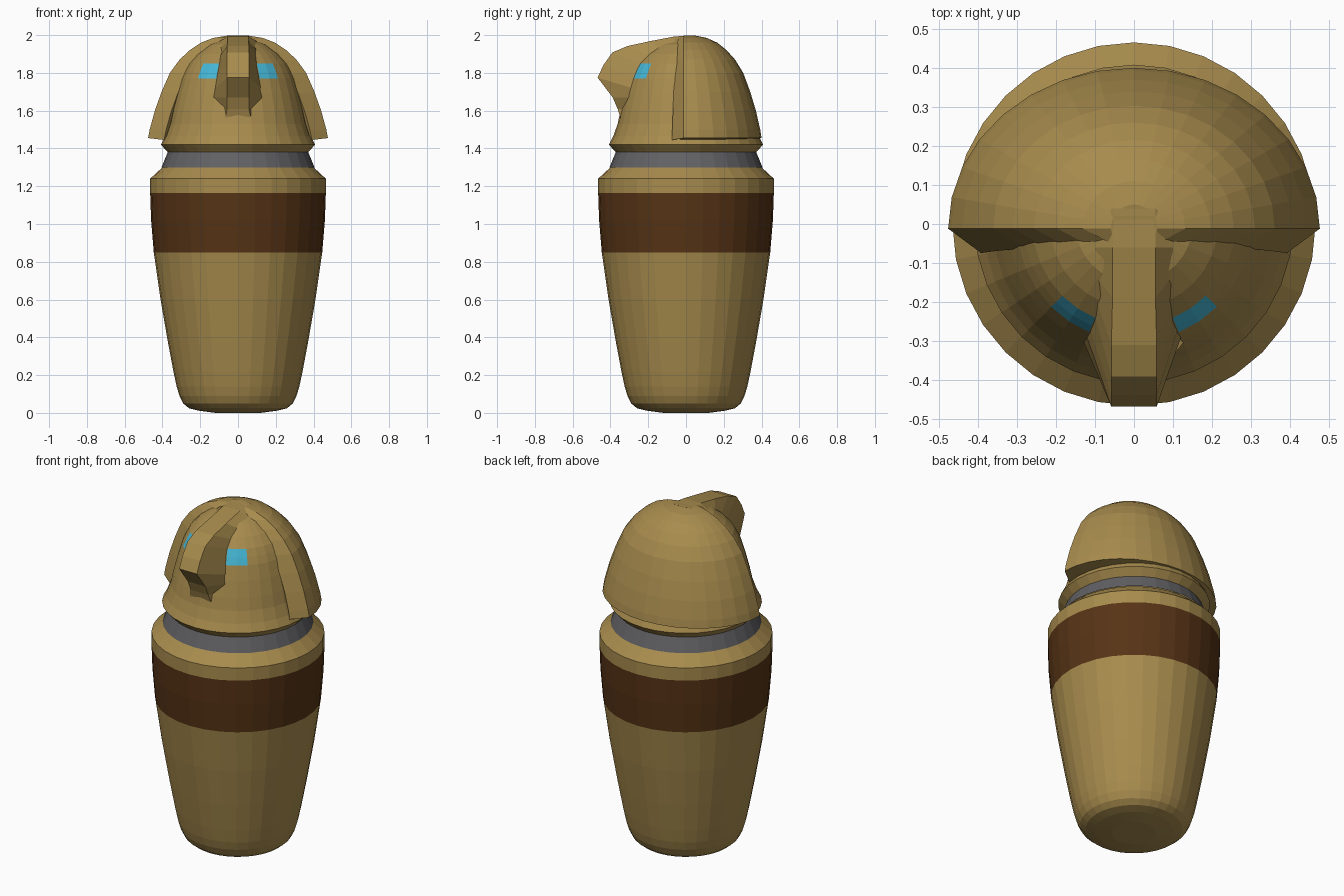
import bpy
from math import sin, cos, pi

if "Cube" in bpy.data.objects:
    bpy.data.objects.remove(bpy.data.objects["Cube"])

SEG = 32


def material(name, rgb):
    m = bpy.data.materials.new(name)
    m.diffuse_color = (*rgb, 1)
    m.use_nodes = True
    m.node_tree.nodes["Principled BSDF"].inputs["Base Color"].default_value = m.diffuse_color
    return m


GOLD = material("gold", (0.39, 0.26, 0.075))
BROWN = material("brown", (0.095, 0.034, 0.008))
GREY = material("dark_grey", (0.12, 0.12, 0.13))
CYAN = material("cyan", (0.06, 0.48, 0.68))


def make(name, verts, faces, mats, indices=None):
    me = bpy.data.meshes.new(name)
    me.from_pydata(verts, [], faces)
    for m in mats:
        me.materials.append(m)
    if indices:
        me.polygons.foreach_set("material_index", indices)
    me.update()
    ob = bpy.data.objects.new(name, me)
    bpy.context.collection.objects.link(ob)
    return ob


def lathe(name, profile, mats, pick=lambda ring, seg: 0, caps=(False, False)):
    """Spin (radius, z) points; segment 0 starts at the front (-y)."""
    verts, faces, idx = [], [], []
    for r, z in profile:
        for i in range(SEG):
            a = 2 * pi * i / SEG
            verts.append((r * sin(a), -r * cos(a), z))
    for j in range(len(profile) - 1):
        for i in range(SEG):
            k = (i + 1) % SEG
            faces.append((j * SEG + i, j * SEG + k, (j + 1) * SEG + k, (j + 1) * SEG + i))
            idx.append(pick(j, i))
    if caps[0]:
        faces.append(tuple(reversed(range(SEG))))
        idx.append(0)
    if caps[1]:
        n = (len(profile) - 1) * SEG
        faces.append(tuple(range(n, n + SEG)))
        idx.append(0)
    return make(name, verts, faces, mats, idx)


def loft(name, rows, closed=False, cap_first=False, cap_last=False):
    """Skin equal-length rows of points with quads."""
    n = len(rows[0])
    verts = [p for row in rows for p in row]
    faces = []
    for j in range(len(rows) - 1):
        for i in range(n if closed else n - 1):
            k = (i + 1) % n
            faces.append((j * n + i, j * n + k, (j + 1) * n + k, (j + 1) * n + i))
    if cap_first:
        faces.append(tuple(reversed(range(n))))
    if cap_last:
        faces.append(tuple(range(len(verts) - n, len(verts))))
    return make(name, verts, faces, [GOLD])


# Jar body with painted brown band
jar = [(0.12, 0.0), (0.21, 0.012), (0.26, 0.025), (0.29, 0.05), (0.31, 0.09),
       (0.325, 0.14), (0.342, 0.22), (0.372, 0.38), (0.41, 0.6), (0.446, 0.85),
       (0.46, 1.02), (0.465, 1.165), (0.465, 1.24), (0.40, 1.30)]
lathe("jar_body", jar, [GOLD, BROWN], lambda j, i: int(j in (9, 10)), (True, False))

# Grey neck ring
lathe("neck_ring", [(0.405, 1.30), (0.372, 1.38)], [GREY])

# Domed head, two coloured patches of the dome are the eyes
head = [(0.372, 1.38), (0.408, 1.42), (0.385, 1.465), (0.362, 1.53), (0.347, 1.60),
        (0.324, 1.69), (0.30, 1.77), (0.282, 1.81), (0.26, 1.85), (0.215, 1.90),
        (0.15, 1.95), (0.07, 1.98)]
lathe("head", head, [GOLD, CYAN],
      lambda j, i: int(j in (6, 7) and i in (2, 3, 28, 29)), (False, True))

# Headdress: rear half shell flaring at the sides, with a slanted front lip
hood = [(0.40, 1.455), (0.393, 1.50), (0.37, 1.60), (0.34, 1.70), (0.303, 1.80),
        (0.26, 1.87), (0.215, 1.92), (0.165, 1.96), (0.11, 1.985), (0.05, 1.997)]
rows = []
for r, z in hood:
    wide = r * 1.19
    x_in = max(wide - 0.085, min(wide, 0.05))
    y_in = -0.055 - 0.02 * (2 - z) / 0.55
    lip = [(x_in - 0.04, 0.0, z - 0.01), (x_in, y_in, z - 0.01)]
    arc = []
    for i in range(17):
        a = pi * i / 16
        arc.append((wide * cos(a), -0.012 + (r + 0.012) * sin(a), z))
    rows.append(lip + arc + [(-x, y, zz) for x, y, zz in reversed(lip)])
under = [(x * 0.8, y * 0.85, 1.445) for x, y, z in rows[0]]
loft("headdress", [under] + rows, cap_last=True)

# Crest and hooked beak: (outer half width, y, z, base half width, y, z)
beak = [(0.055, 0.04, 1.998, 0.10, 0.0, 1.97),
        (0.055, -0.06, 1.993, 0.10, -0.06, 1.965),
        (0.055, -0.19, 1.968, 0.10, -0.13, 1.925),
        (0.058, -0.31, 1.942, 0.10, -0.18, 1.88),
        (0.058, -0.39, 1.908, 0.105, -0.215, 1.84),
        (0.058, -0.438, 1.84, 0.115, -0.26, 1.775),
        (0.058, -0.468, 1.775, 0.122, -0.285, 1.72),
        (0.058, -0.388, 1.67, 0.13, -0.30, 1.67),
        (0.058, -0.362, 1.61, 0.075, -0.325, 1.61),
        (0.068, -0.347, 1.56, 0.07, -0.33, 1.56)]
sections = [[(-b, by, bz), (-w, y, z), (w, y, z), (b, by, bz)]
            for w, y, z, b, by, bz in beak]
sections = [list(reversed(s)) for s in sections]
loft("beak", sections, closed=True, cap_first=True, cap_last=True)
